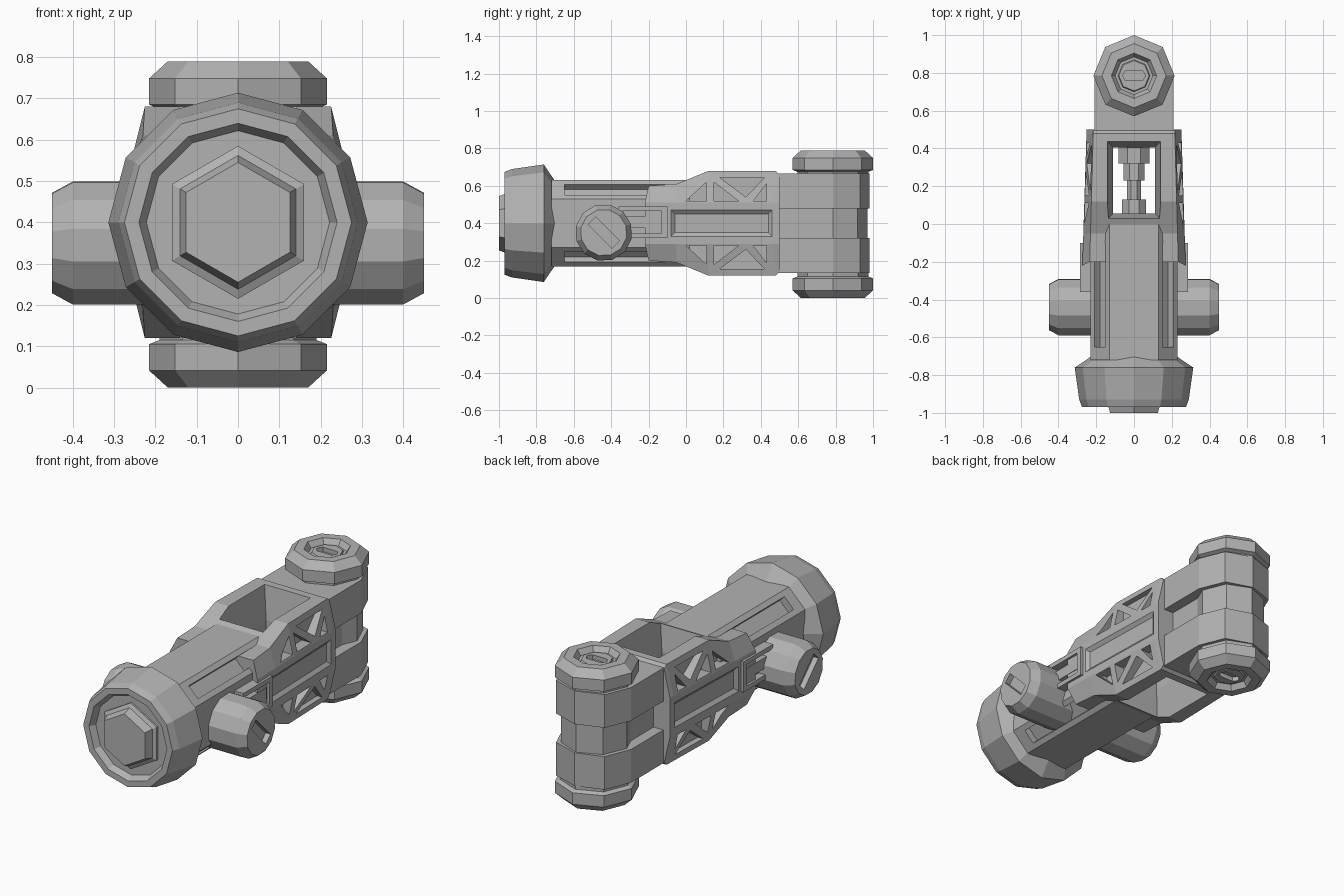
import bpy, bmesh
from math import sin, cos, radians

cube = bpy.data.objects.get("Cube")
if cube:
    bpy.data.objects.remove(cube, do_unlink=True)

metal = bpy.data.materials.new("plain_grey")
metal.use_nodes = True
GREY = (0.45, 0.45, 0.45, 1)
metal.diffuse_color = GREY
metal.node_tree.nodes["Principled BSDF"].inputs["Base Color"].default_value = GREY

C = 0.4  # height of the main axis


def loft(name, rings):
    """Skin equal-length rings of points and cap both ends."""
    bm = bmesh.new()
    loops = [[bm.verts.new(p) for p in ring] for ring in rings]
    n = len(loops[0])
    for a, b in zip(loops, loops[1:]):
        for i in range(n):
            j = (i + 1) % n
            bm.faces.new((a[i], a[j], b[j], b[i]))
    bm.faces.new(loops[0])
    bm.faces.new(loops[-1])
    bmesh.ops.recalc_face_normals(bm, faces=bm.faces)
    mesh = bpy.data.meshes.new(name)
    bm.to_mesh(mesh)
    bm.free()
    mesh.materials.append(metal)
    obj = bpy.data.objects.new(name, mesh)
    bpy.context.collection.objects.link(obj)
    return obj


def place(axis, u, v, h):
    return {"x": (h, u, v), "y": (u, h, v), "z": (u, v, h)}[axis]


def lathe(name, axis, centre, profile, sides, turn=0):
    """Faceted turned part; profile holds (radius, position along axis)."""
    angles = [radians(turn + 360 * i / sides) for i in range(sides)]
    return loft(name, [[place(axis, centre[0] + r * cos(a), centre[1] + r * sin(a), h)
                        for a in angles] for r, h in profile])


def prism(name, axis, points, start, end):
    return loft(name, [[place(axis, u, v, h) for u, v in points] for h in (start, end)])


def rect(u0, u1, v0, v1):
    return [(u0, v0), (u1, v0), (u1, v1), (u0, v1)]


def flare(obj):
    """Widen the frame gently towards the front."""
    for v in obj.data.vertices:
        v.co.x *= 1 - 0.12 * (v.co.y - 0.15)
    return obj


def cut(obj, cutters):
    for c in cutters:
        c.hide_render = True
        mod = obj.modifiers.new("cut", "BOOLEAN")
        mod.operation = "DIFFERENCE"
        mod.solver = "EXACT"
        mod.object = c
    deps = bpy.context.evaluated_depsgraph_get()
    result = bpy.data.meshes.new_from_object(obj.evaluated_get(deps))
    obj.modifiers.clear()
    obj.data = result
    for c in cutters:
        bpy.data.objects.remove(c, do_unlink=True)


# Front collar and its hexagonal cap
lathe("front_collar", "y", (0, C),
      [(0.225, -0.70), (0.314, -0.76), (0.29, -0.93), (0.275, -0.97),
       (0.24, -0.97), (0.222, -0.935)], 12)
lathe("hex_cap", "y", (0, C),
      [(0.185, -0.9), (0.185, -0.945), (0.162, -0.955), (0.145, -1.0)], 6, 90)

# Octagonal barrel with a slot along each chamfer
w, k = 0.23, 0.13
octagon = [(k, w), (w, k), (w, -k), (k, -w), (-k, -w), (-w, -k), (-w, k), (-k, w)]
barrel = prism("barrel", "y", [(x, C + z) for x, z in octagon], -0.72, 0.02)
slots = []
for sx in (1, -1):
    for sz in (1, -1):
        corners = [(0.18 + (t + n) * 0.707, 0.18 + (n - t) * 0.707)
                   for t, n in rect(-0.04, 0.04, -0.04, 0.06)]
        slots.append(prism("slot_cutter", "y", [(sx * x, C + sz * z) for x, z in corners],
                           -0.65, -0.1))
cut(barrel, slots)

# Middle frame: side outline lofted across the width
edge_half = [(-0.2, 0.2), (-0.05, 0.21), (0.12, 0.28), (0.48, 0.28), (0.5, 0.26)]
side_half = [(-0.22, 0.11), (-0.05, 0.11), (0.12, 0.11), (0.47, 0.11), (0.5, 0.11)]


def outline(half, x):
    return [(x, y, C + z) for y, z in half] + [(x, y, C - z) for y, z in reversed(half)]


frame = flare(loft("middle_frame", [outline(side_half, -0.262), outline(edge_half, -0.225),
                                    outline(edge_half, 0.225), outline(side_half, 0.262)]))

# Frame openings: central window, truss pockets and side panels
cutters = [loft("window_cutter", [
    [(x, y, z) for x, y in rect(-0.11 - g, 0.11 + g, 0.055 - g, 0.405 + g)]
    for g, z in ((0.035, 0.1), (0, 0.3), (0, 0.5), (0.035, 0.7))])]
pockets = [
    [(0, 0.12), (0.11, 0.12), (0.11, 0.22)],
    [(0.15, 0.12), (0.28, 0.12), (0.15, 0.22)],
    [(0.18, 0.245), (0.42, 0.245), (0.32, 0.14)],
    [(0.36, 0.12), (0.43, 0.12), (0.43, 0.21)],
]
for sx in (1, -1):
    for sz in (1, -1):
        for tri in pockets:
            cutters.append(flare(prism("pocket_cutter", "x", [(y, C + sz * z) for y, z in tri],
                                       sx * 0.2, sx * 0.4)))
    cutters.append(flare(loft("panel_cutter", [
        [(sx * x, y, z) for y, z in rect(-0.06 - g, 0.44 + g, C - 0.05 - g, C + 0.05 + g)]
        for g, x in ((0, 0.246), (0.03, 0.27))])))
cut(frame, cutters)

# Stepped bolt inside the window
lathe("inner_bolt", "y", (0, C),
      [(0.07, 0.0), (0.07, 0.13), (0.04, 0.13), (0.04, 0.23),
       (0.06, 0.23), (0.06, 0.32), (0.09, 0.32), (0.09, 0.44)], 8, 22.5)

for s, side in ((1, "left"), (-1, "right")):
    # Side peg with a slanted screw slot
    py, pz = -0.44, 0.35
    peg = lathe(side + "_peg", "x", (py, pz),
                [(0.153, s * 0.1), (0.153, s * 0.4), (0.125, s * 0.45)], 12, -13)
    slot = [(py + (a + b) * 0.707, pz + (b - a) * 0.707)
            for a, b in rect(-0.09, 0.09, -0.028, 0.028)]
    cut(peg, [prism("peg_slot_cutter", "x", slot, s * 0.42, s * 0.5)])

    # Bracket joining the peg to the frame, with a rail in its channel
    bracket = prism(side + "_bracket", "x", rect(-0.36, -0.1, 0.32, 0.49), s * 0.15, s * 0.285)
    cut(bracket, [prism("channel_cutter", "x", rect(-0.4, -0.13, 0.345, 0.465),
                        s * 0.245, s * 0.35)])
    prism(side + "_rail", "x", rect(-0.33, -0.14, 0.375, 0.435), s * 0.2, s * 0.275)

# Rear hinge: two outer knuckles around a recessed middle one
HY = 0.785
half = [(0.21, 0.47), (0.21, HY), (0.15, 0.93), (0, 0.98)]
knuckle = half + [(-x, y) for x, y in reversed(half[:-1])]
prism("upper_knuckle", "z", knuckle, 0.48, 0.665)
prism("lower_knuckle", "z", knuckle, 0.135, 0.32)
prism("hinge_web", "z", rect(-0.15, 0.15, 0.47, 0.73), 0.3, 0.5)
lathe("middle_knuckle", "z", (0, HY), [(0.185, 0.31), (0.185, 0.49)], 8)

# Octagonal hinge knobs with recessed slotted heads
for s, name in ((1, "top_knob"), (-1, "bottom_knob")):
    profile = [(0.19, 0.24), (0.19, 0.28), (0.215, 0.29), (0.215, 0.354), (0.17, 0.395),
               (0.12, 0.395), (0.1, 0.365), (0.085, 0.365), (0.08, 0.375)]
    knob = lathe(name, "z", (0, HY), [(r, 0.395 + s * h) for r, h in profile], 8)
    slot = [(-0.062, HY), (-0.045, HY - 0.026), (0.045, HY - 0.026),
            (0.062, HY), (0.045, HY + 0.026), (-0.045, HY + 0.026)]
    cut(knob, [prism("knob_slot_cutter", "z", slot, 0.395 + s * 0.35, 0.395 + s * 0.42)])
